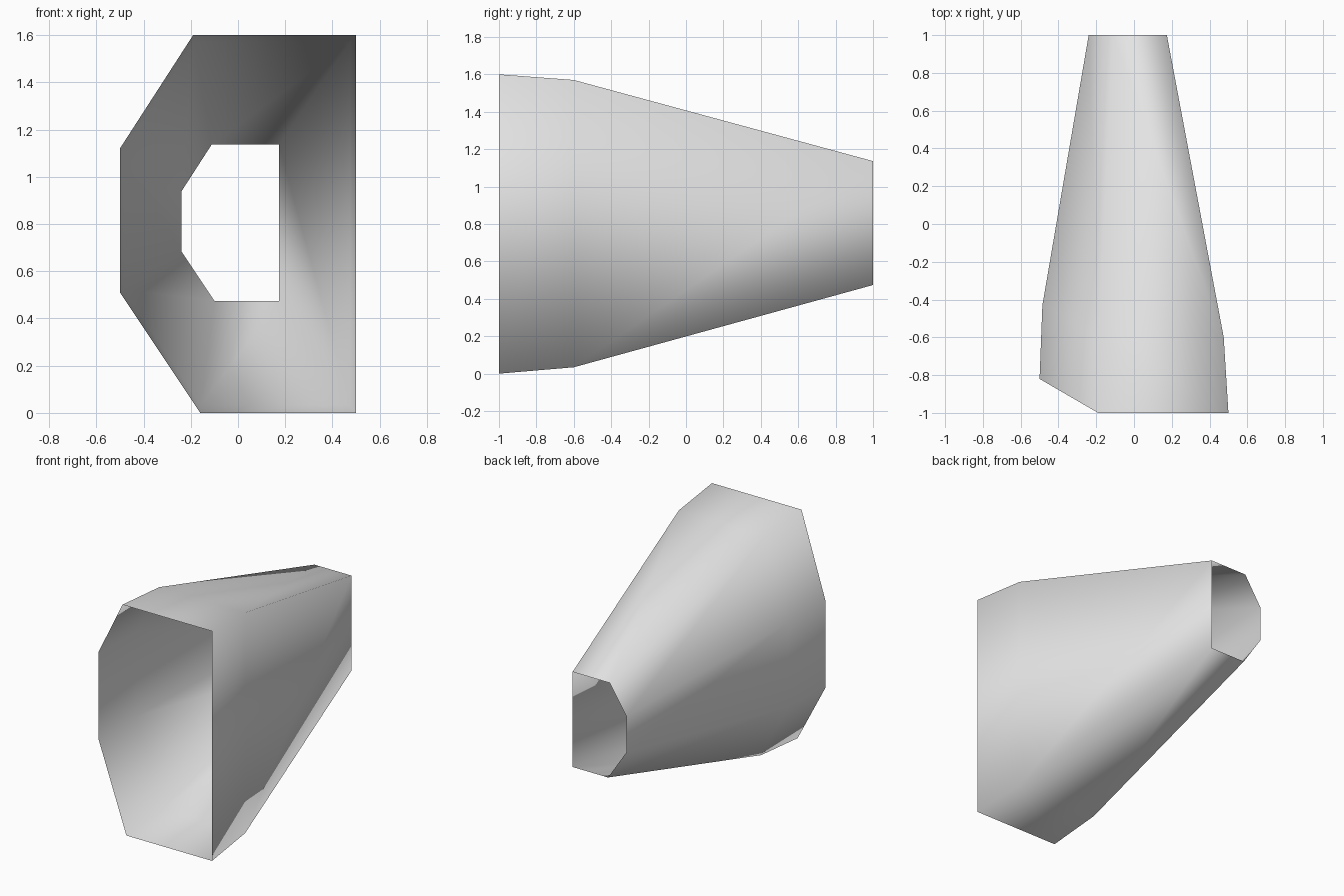
import bpy
import bmesh

default = bpy.data.objects.get("Cube")
if default:
    bpy.data.objects.remove(default, do_unlink=True)

# Six-sided cross-section (x, z about the axis); the chamfered side is -x
SECTION = [(0.5, -0.8), (0.5, 0.8), (-0.19, 0.8),
           (-0.5, 0.32), (-0.5, -0.29), (-0.16, -0.8)]

# Rings along the duct: y, scale, centre x, centre z, set-back of the -x side
RINGS = [(-1.0, 1.0, 0.0, 0.8, 0.18),
         (-0.6, 0.96, -0.005, 0.802, 0.17),
         (1.0, 0.414, -0.033, 0.805, 0.0)]


def add_ring(bm, y, scale, cx, cz, setback):
    return [bm.verts.new((cx + x * scale, y + (setback if x == -0.5 else 0), cz + z * scale))
            for x, z in SECTION]


# Plain grey material
grey = bpy.data.materials.new("light_grey")
grey.use_nodes = True
colour = (0.8, 0.8, 0.8, 1.0)
grey.diffuse_color = colour
grey.node_tree.nodes["Principled BSDF"].inputs["Base Color"].default_value = colour

# Open tapered duct, smooth across every edge
bm = bmesh.new()
rings = [add_ring(bm, *ring) for ring in RINGS]
count = len(SECTION)
for near, far in zip(rings, rings[1:]):
    for i in range(count):
        j = (i + 1) % count
        face = bm.faces.new((near[i], far[i], far[j], near[j]))
        face.smooth = True
bm.normal_update()

# Point the faces outward, judged by the flat +x wall
wall = max(bm.faces, key=lambda f: f.calc_center_median().x)
if wall.normal.x < 0:
    bmesh.ops.reverse_faces(bm, faces=bm.faces[:])

mesh = bpy.data.meshes.new("tapered_duct")
bm.to_mesh(mesh)
bm.free()
mesh.materials.append(grey)
duct = bpy.data.objects.new("tapered_duct", mesh)
bpy.context.collection.objects.link(duct)
